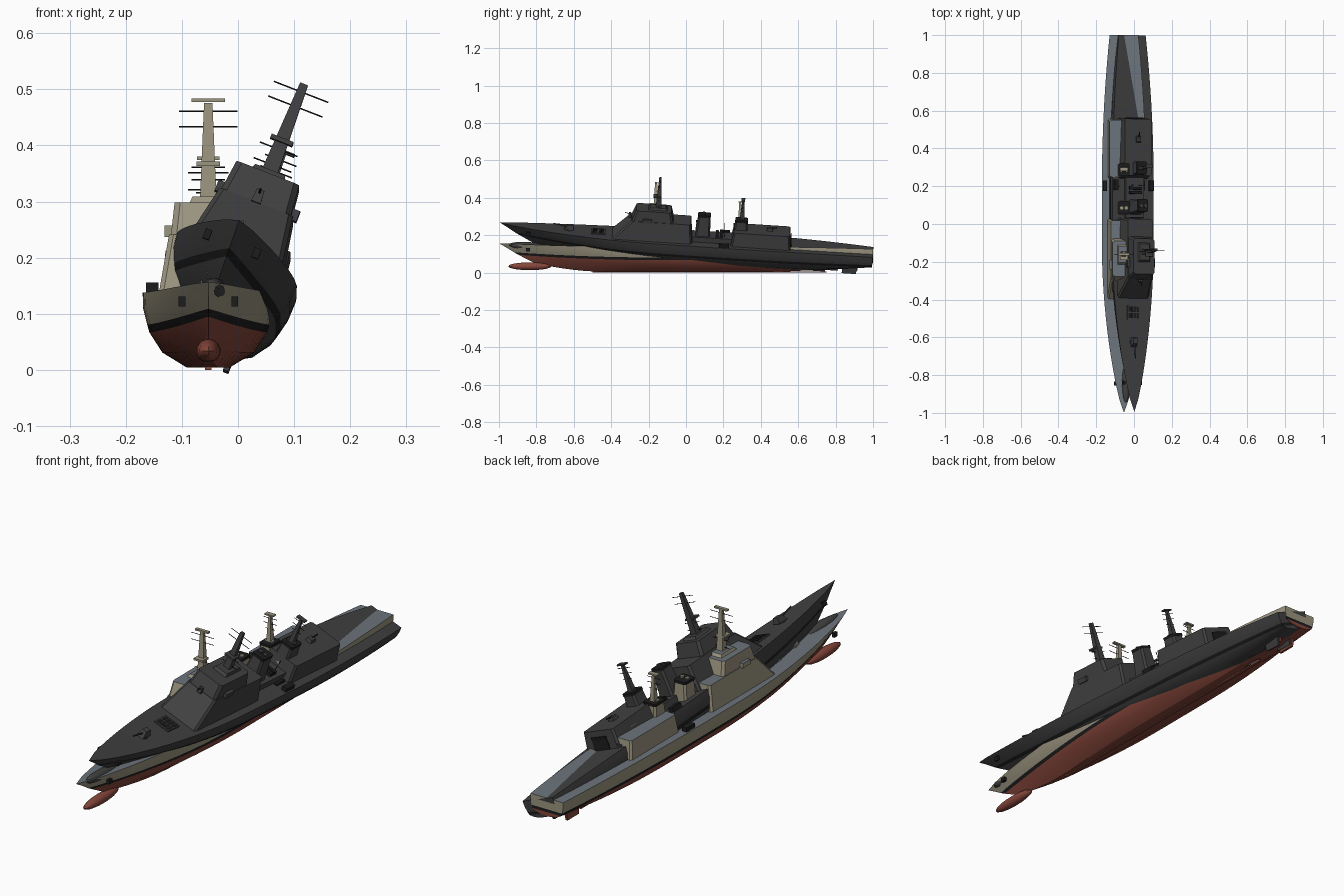
import bpy, bmesh, math
from mathutils import Matrix, Vector

if "Cube" in bpy.data.objects:
    bpy.data.objects.remove(bpy.data.objects["Cube"])


def material(name, rgb):
    m = bpy.data.materials.new(name)
    m.diffuse_color = (*rgb, 1)
    m.use_nodes = True
    m.node_tree.nodes["Principled BSDF"].inputs["Base Color"].default_value = m.diffuse_color
    return m


beige = material("beige_paint", (0.33, 0.30, 0.215))
red = material("hull_red", (0.24, 0.062, 0.043))
deck = material("deck_blue_grey", (0.15, 0.175, 0.20))
black = material("black", (0.012, 0.012, 0.012))
dark = material("dark_grey", (0.052, 0.052, 0.054))


class Ship:
    """Builds one warship from a colour set and a placement matrix."""

    def __init__(self, prefix, upper, bottom, top, matrix, mast_bar):
        self.prefix, self.matrix, self.mast_bar = prefix, matrix, mast_bar
        self.upper, self.bottom, self.top = upper, bottom, top
        self.build()

    def finish(self, name, bm, mats, smooth=False):
        bmesh.ops.recalc_face_normals(bm, faces=bm.faces)
        me = bpy.data.meshes.new(name)
        bm.to_mesh(me)
        bm.free()
        ob = bpy.data.objects.new(self.prefix + "_" + name, me)
        bpy.context.collection.objects.link(ob)
        for m in mats:
            me.materials.append(m)
        ob.matrix_world = self.matrix
        if smooth:
            bpy.ops.object.select_all(action='DESELECT')
            ob.select_set(True)
            bpy.context.view_layer.objects.active = ob
            bpy.ops.object.shade_smooth_by_angle(angle=math.radians(30))

    def block(self, name, y, z, w, front=0, back=0, side=0, x=0, mat=None, top=None, bevel=0):
        """Tapered box: y and z ranges, half width, and insets at the top."""
        bm = bmesh.new()
        bmesh.ops.create_cube(bm, size=1)
        for v in bm.verts:
            up, fwd, sx = v.co.z > 0, v.co.y < 0, 1 if v.co.x > 0 else -1
            v.co = Vector((x + sx * (w - side * up),
                           y[0] + front * up if fwd else y[1] - back * up,
                           z[1] if up else z[0]))
        bm.normal_update()
        for f in bm.faces:
            f.material_index = 1 if f.normal.z > 0.9 else 0
        if bevel:
            edges = [e for e in bm.edges if abs((e.verts[0].co - e.verts[1].co).z) > 0.001]
            bmesh.ops.bevel(bm, geom=edges, offset=bevel, segments=1, affect='EDGES')
        mat = mat or self.upper
        self.finish(name, bm, [mat, top or mat])

    def rod(self, name, a, b, r1, r2=None, seg=8, mat=None):
        a, b = Vector(a), Vector(b)
        bm = bmesh.new()
        bmesh.ops.create_cone(bm, cap_ends=True, segments=seg, radius1=r1,
                              radius2=r1 if r2 is None else r2, depth=(b - a).length)
        q = (b - a).to_track_quat('Z', 'Y').to_matrix().to_4x4()
        bmesh.ops.transform(bm, matrix=Matrix.Translation((a + b) / 2) @ q, verts=bm.verts)
        self.finish(name, bm, [mat or self.upper], True)

    def ball(self, name, loc, size, mat):
        bm = bmesh.new()
        bmesh.ops.create_uvsphere(bm, u_segments=16, v_segments=10, radius=1)
        bmesh.ops.transform(bm, matrix=Matrix.LocRotScale(Vector(loc), None, Vector(size)), verts=bm.verts)
        self.finish(name, bm, [mat], True)

    def hull(self):
        # each row: bow y, z at middle, bow and stern, half beam, stern ratio, fullness, bow blend
        rows = [(-1.00, .137, .156, .125, .117, .65, .75, .40),
                (-.955, .108, .130, .100, .116, .65, .80, .40),
                (-.920, .080, .108, .078, .109, .65, .90, .40),
                (-.895, .066, .094, .066, .105, .63, .95, .40),
                (-.820, .030, .055, .055, .082, .55, 1.1, .25),
                (-.720, .003, .032, .050, .038, .40, 1.2, .18)]
        n = 28
        bm = bmesh.new()
        sections = []
        for i in range(n + 1):
            s = i / n
            half = []
            for by, zm, zb, zs, beam, ratio, full, blend in rows:
                f = max(0, math.sin(math.pi / 2 * min(1, s / .45))) ** full
                f *= 1 - (1 - ratio) * max(0, (s - .6) / .4) ** 2
                z = zm + (zb - zm) * max(0, 1 - s / blend) ** 2
                z += (zs - zm) * max(0, (s - .65) / .35) ** 2
                half.append((beam * f, by + (1 - by) * s, z))
            sections.append([[bm.verts.new((sg * x, y, z)) for x, y, z in half] for sg in (-1, 1)])
        strip = [0, 0, 2, 1, 1]

        def face(vs, m):
            bm.faces.new(vs).material_index = m
        for a, b in zip(sections, sections[1:]):
            for sd in (0, 1):
                for k in range(5):
                    face((a[sd][k], b[sd][k], b[sd][k + 1], a[sd][k + 1]), strip[k])
            face((a[0][0], a[1][0], b[1][0], b[0][0]), 3)
            face((a[0][5], a[1][5], b[1][5], b[0][5]), 1)
        # transom
        for k in range(5):
            t = sections[-1]
            face((t[0][k], t[1][k], t[1][k + 1], t[0][k + 1]), strip[k])
        bmesh.ops.remove_doubles(bm, verts=bm.verts, dist=1e-5)
        self.finish("hull", bm, [self.upper, self.bottom, black, self.top], True)

    def yard(self, name, y, z, half, r=.0013):
        self.rod(name, (-half, y, z), (half, y, z), r, seg=6, mat=black)

    def build(self):
        U, T, B = self.upper, self.top, self.bottom
        self.hull()
        self.ball("sonar_bulb", (0, -.835, .033), (.022, .115, .021), B)
        self.block("keel_fin", (-.5, .75), (-.001, .005), .006, mat=B)
        for sx in (-1, 1):
            # underwater gear and side details
            self.block("rudder", (.84, .915), (.008, .06), .005, x=sx * .032, back=-.01, mat=B)
            self.rod("propeller_shaft", (sx * .03, .6, .02), (sx * .03, .82, .022), .004, mat=B)
            self.block("anchor", (-.855, -.835), (.112, .13), .006, x=sx * .047, mat=black)
            self.block("life_raft", (.175, .23), (.135, .155), .011, x=sx * .1, mat=black)
            for j in range(2):
                self.block("launcher", (.155 + j * .022, .17 + j * .022), (.165, .18), .035, mat=black)
            self.block("bridge_wing", (-.24, -.19), (.236, .256), .012, x=sx * .066, mat=U, top=T)

        # forward superstructure and bridge
        self.block("forward_deckhouse", (-.41, .03), (.125, .24), .09, .11, .012, .02, top=T, bevel=.008)
        self.block("bridge", (-.30, -.075), (.235, .297), .067, .022, .015, .007, top=T, bevel=.01)
        self.block("mast_base", (-.215, -.11), (.295, .308), .034, .01, .01, .006, top=T)
        for i in range(-3, 4):
            self.block("bridge_window", (-.2855, -.2815), (.272, .284), .006,
                       x=i * .0155, front=.0043, back=-.0043, mat=black)
        self.block("director", (-.318, -.302), (.238, .262), .009, .003, .003, .002)
        self.rod("close_gun_barrel", (0, -.31, .255), (0, -.338, .262), .002, mat=black)

        # main mast
        self.block("main_mast", (-.175, -.145), (.297, .475), .015, .009, .009, .0075)
        for z, h in ((.46, .052), (.432, .052), (.35, .036), (.32, .036)):
            self.yard("mast_yard", -.16, z, h)
        self.block("mast_platform", (-.19, -.15), (.362, .37), .021)
        if self.mast_bar:
            self.block("radar_bar", (-.167, -.153), (.476, .483), .03)

        # funnels and the aft mast
        self.block("middle_deckhouse", (.03, .25), (.125, .165), .05, top=T)
        for y, z in ((.085, .278), (.285, .262)):
            self.block("funnel", (y - .042, y + .04), (.13, z), .037, .012, .004, .01, bevel=.008)
            self.block("funnel_cap", (y - .031, y + .037), (z - .008, z + .003), .0285, mat=black, bevel=.006)
            for sx in (-1, 1):
                self.rod("exhaust_pipe", (sx * .012, y, z), (sx * .012, y, z + .009), .009, seg=10)
        self.block("aft_mast", (.277, .303), (.255, .375), .011, .008, .008, .006)
        for z, h in ((.36, .03), (.338, .03), (.315, .022)):
            self.yard("aft_yard", .29, z, h)
        self.block("aft_radar", (.28, .30), (.373, .379), .02)
        for sx in (-1, 1):
            self.rod("whip_aerial", (sx * .02, .2, .16), (sx * .03, .2, .225), .0015, seg=5, mat=black)

        # aft deckhouse with hangar door
        self.block("hangar", (.235, .56), (.12, .212), .086, .015, .01, .01, top=T, bevel=.008)
        self.block("hangar_door", (.553, .562), (.136, .19), .038, .006, .006, mat=dark if U == beige else black)
        self.block("close_gun_mount", (.425, .46), (.21, .226), .014, .004, .004, .003)
        self.rod("aft_gun_barrel", (0, .44, .223), (0, .48, .23), .003, mat=black)

        # fore deck gun and missile cells
        self.rod("gun_ring", (0, -.63, .137), (0, -.63, .147), .02, seg=14)
        self.block("gun_turret", (-.655, -.605), (.145, .17), .016, .016, .004, .005)
        self.rod("gun_barrel", (0, -.645, .16), (0, -.715, .172), .0032)
        self.block("missile_deck", (-.51, -.435), (.13, .146), .035, top=T)
        for i in range(4):
            for j in range(2):
                self.block("missile_cell", (-.503 + j * .034, -.476 + j * .034), (.145, .1475),
                           .006, x=-.024 + i * .016, mat=black)


# upright painted ship, then the dark heeled ship lifted at the bow
X0 = -0.053
Ship("light", beige, red, deck, Matrix.Translation((X0, 0, 0.001)), True)
heel = (Matrix.Translation((.002, -.994, .267))
        @ Matrix.Rotation(math.radians(-3.7), 4, 'X')
        @ Matrix.Rotation(math.radians(21.3), 4, 'Y')
        @ Matrix.Translation((0, 1, -.156)))
Ship("dark", dark, dark, dark, heel, False)
